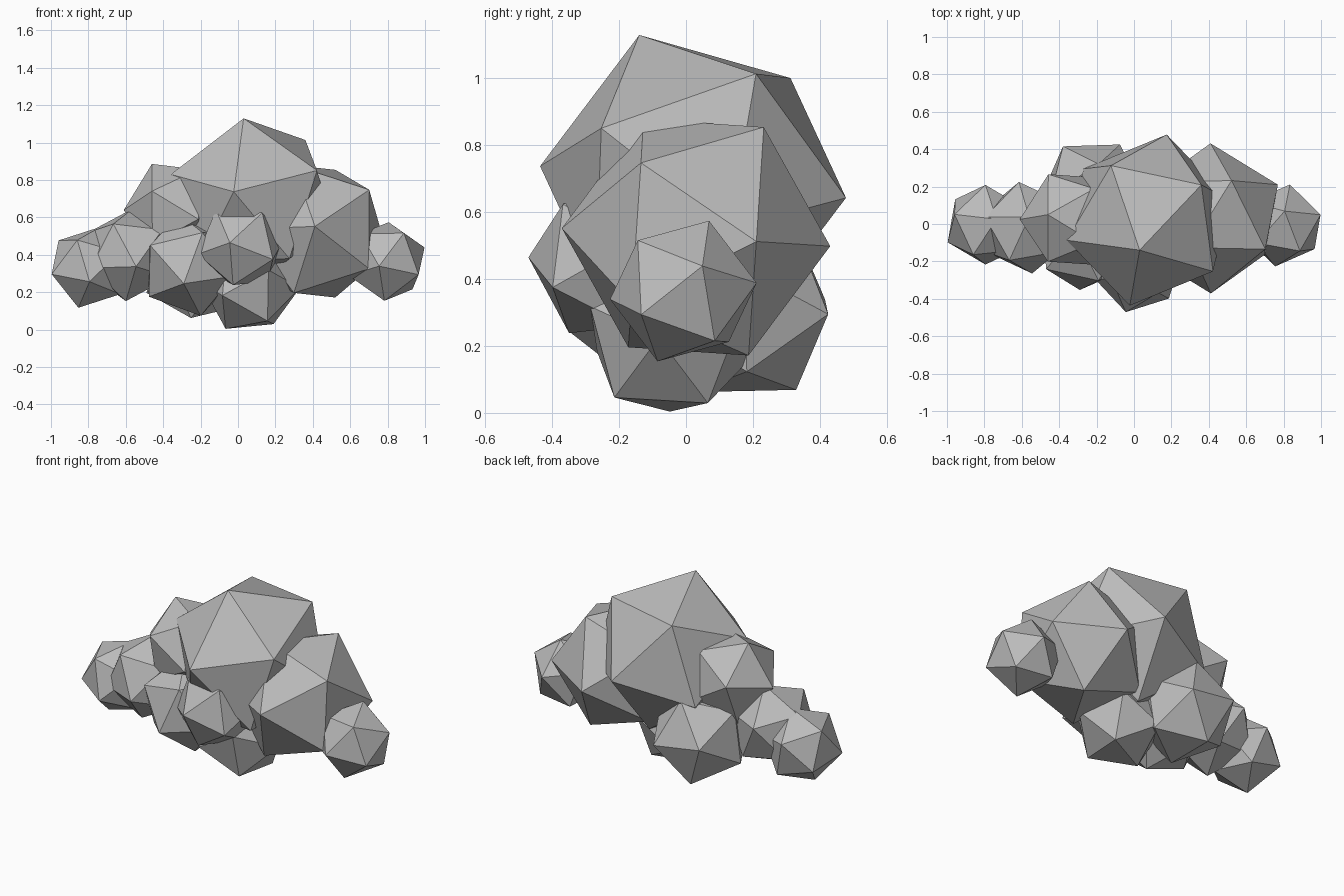
import bpy
import bmesh
from mathutils import Matrix, Vector

cube = bpy.data.objects.get("Cube")
if cube:
    bpy.data.objects.remove(cube, do_unlink=True)

# Single flat grey
grey = bpy.data.materials.new("cloud_grey")
grey.use_nodes = True
colour = (0.5, 0.5, 0.5, 1.0)
grey.diffuse_color = colour
bsdf = next(n for n in grey.node_tree.nodes if n.type == "BSDF_PRINCIPLED")
bsdf.inputs["Base Color"].default_value = colour
bsdf.inputs["Roughness"].default_value = 0.9


def puff(name, centre, radius, corner, neighbour):
    """Icosahedron turned so one corner and an adjacent one point as given."""
    centre = Vector(centre)
    up = (Vector(corner) - centre).normalized()
    side = Vector(neighbour) - centre
    side = (side - up * side.dot(up)).normalized()
    turn = Matrix((side, up.cross(side), up)).transposed().to_4x4()

    bm = bmesh.new()
    bmesh.ops.create_icosphere(bm, subdivisions=1, radius=radius)
    bm.transform(turn)
    mesh = bpy.data.meshes.new(name)
    bm.to_mesh(mesh)
    bm.free()
    mesh.materials.append(grey)
    obj = bpy.data.objects.new(name, mesh)
    obj.location = centre
    bpy.context.collection.objects.link(obj)
    return obj


# Main body and the chain of puffs to its left
puff("main_puff", (0.076, 0.021, 0.69), 0.47, (0.03, -0.14, 1.13), (0.36, 0.21, 1.01))
puff("left_puff", (0.41, 0.03, 0.525), 0.402, (0.52, 0.23, 0.85), (0.70, -0.14, 0.74))
puff("left_end_puff", (0.794, -0.008, 0.364), 0.224, (1.0, 0.05, 0.44), (0.81, 0.07, 0.575))

# Puffs stepping down to the right
puff("right_upper_puff", (-0.335, 0.024, 0.641), 0.276, (-0.46, 0.05, 0.885), (-0.61, 0.025, 0.64))
puff("right_middle_puff", (-0.58, -0.02, 0.40), 0.255, (-0.675, -0.21, 0.58), (-0.56, -0.275, 0.365))
puff("right_end_puff", (-0.794, -0.004, 0.333), 0.226, (-1.0, -0.10, 0.295), (-0.80, -0.22, 0.255))

# Lower and front puffs
puff("front_puff", (0.02, -0.235, 0.45), 0.245, (-0.045, -0.475, 0.465), (0.19, -0.37, 0.375))
puff("front_right_puff", (-0.257, -0.093, 0.345), 0.28, (-0.29, -0.355, 0.245), (-0.445, -0.20, 0.45))
puff("bottom_puff", (0.066, -0.05, 0.237), 0.268, (0.19, 0.065, 0.03), (0.155, -0.22, 0.05))
puff("back_puff", (-0.22, 0.171, 0.312), 0.293, (-0.075, 0.425, 0.295), (-0.38, 0.415, 0.34))
